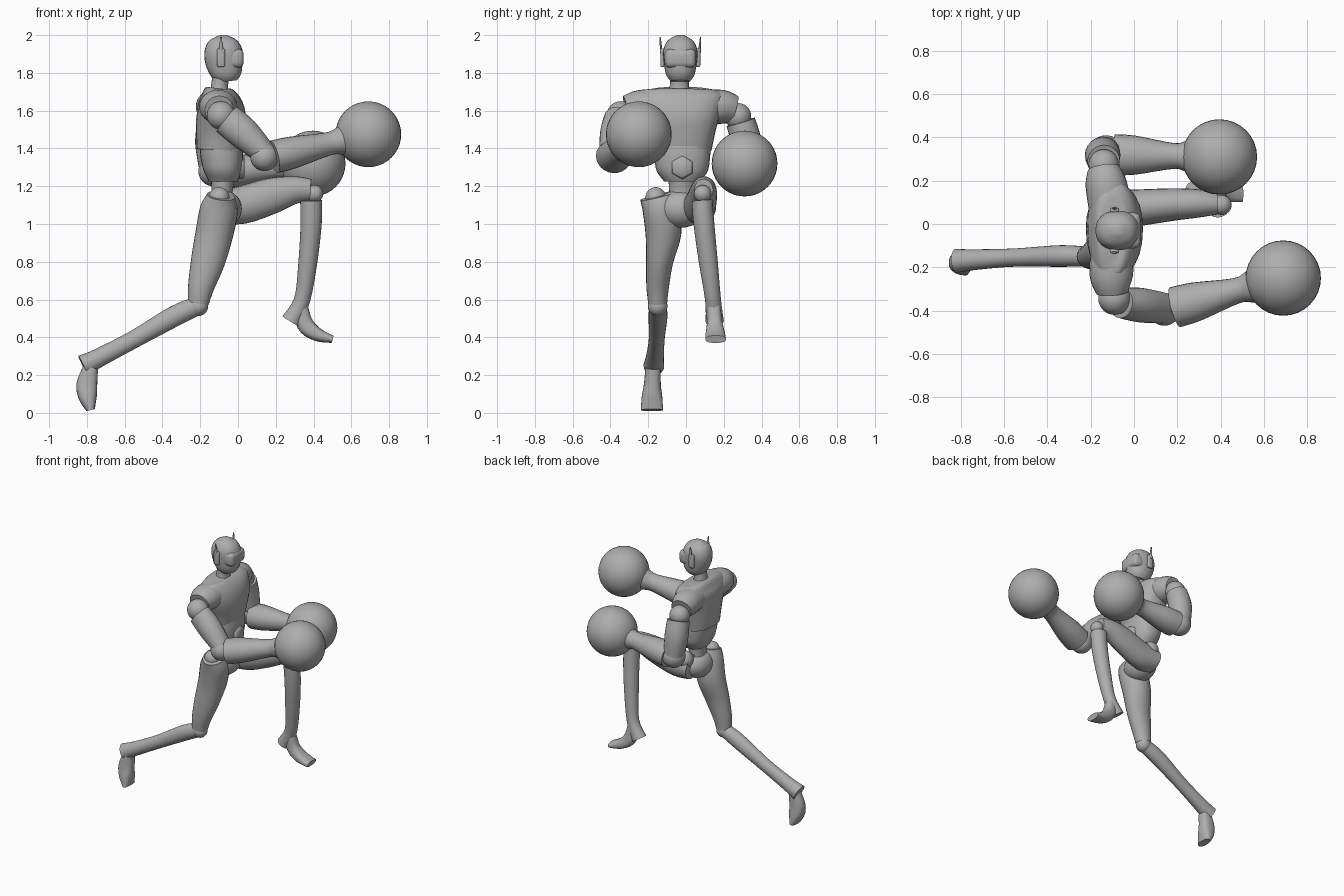
import bpy, bmesh, math
from mathutils import Vector

old = bpy.data.objects.get("Cube")
if old:
    bpy.data.objects.remove(old, do_unlink=True)

grey = bpy.data.materials.new("plain_grey")
grey.use_nodes = True
grey.diffuse_color = (0.42, 0.42, 0.42, 1)
grey.node_tree.nodes["Principled BSDF"].inputs["Base Color"].default_value = (0.42, 0.42, 0.42, 1)


def finish(name, bm, angle=45):
    bmesh.ops.recalc_face_normals(bm, faces=bm.faces)
    mesh = bpy.data.meshes.new(name)
    bm.to_mesh(mesh)
    bm.free()
    mesh.materials.append(grey)
    ob = bpy.data.objects.new(name, mesh)
    bpy.context.collection.objects.link(ob)
    bpy.ops.object.select_all(action='DESELECT')
    ob.select_set(True)
    bpy.context.view_layer.objects.active = ob
    bpy.ops.object.shade_smooth_by_angle(angle=math.radians(angle))
    return ob


def blend(keys, steps):
    """Catmull-Rom through the key rings."""
    pts = [Vector(k) for k in keys]
    out = []
    for i in range(len(pts) - 1):
        p, q = pts[i], pts[i + 1]
        before = pts[i - 1] if i else p
        after = pts[min(i + 2, len(pts) - 1)]
        m, n = (q - before) / 2, (after - p) / 2
        for s in range(steps):
            t = s / steps
            out.append(p * (2*t**3 - 3*t**2 + 1) + m * (t**3 - 2*t**2 + t)
                       + q * (3*t**2 - 2*t**3) + n * (t**3 - t**2))
    return out + [pts[-1]]


def tube(name, keys, side=(0, 1, 0), power=1.0, steps=4, sides=24):
    """Loft of rings (x, y, z, depth radius, side radius)."""
    rings = blend(keys, steps)
    bm = bmesh.new()
    loops = []
    for i, r in enumerate(rings):
        lo, hi = rings[max(i - 1, 0)], rings[min(i + 1, len(rings) - 1)]
        along = Vector((hi - lo)[:3]).normalized()
        b = Vector(side)
        b = (b - along * b.dot(along)).normalized()
        a = b.cross(along)
        loop = []
        for k in range(sides):
            c, s = math.cos(math.tau * k / sides), math.sin(math.tau * k / sides)
            c = math.copysign(abs(c) ** power, c)
            s = math.copysign(abs(s) ** power, s)
            loop.append(bm.verts.new(Vector(r[:3]) + a * r[3] * c + b * r[4] * s))
        loops.append(loop)
    for u, v in zip(loops, loops[1:]):
        for k in range(sides):
            j = (k + 1) % sides
            bm.faces.new((u[k], u[j], v[j], v[k]))
    bm.faces.new(loops[0])
    bm.faces.new(loops[-1])
    return finish(name, bm)


def ball(name, centre, size):
    bm = bmesh.new()
    bmesh.ops.create_uvsphere(bm, u_segments=32, v_segments=20, radius=1)
    bmesh.ops.scale(bm, vec=size if isinstance(size, tuple) else (size,) * 3, verts=bm.verts)
    bmesh.ops.translate(bm, vec=centre, verts=bm.verts)
    return finish(name, bm)


def block(name, centre, size, bevel):
    bm = bmesh.new()
    bmesh.ops.create_cube(bm, size=1)
    bmesh.ops.scale(bm, vec=size, verts=bm.verts)
    bmesh.ops.translate(bm, vec=centre, verts=bm.verts)
    bmesh.ops.bevel(bm, geom=bm.edges[:], offset=bevel, segments=3, profile=0.5, affect='EDGES')
    return finish(name, bm, 30)


# Head, visor and ear pieces
tube("head", [(-.055, -.03, 1.755, .05, .05), (-.06, -.03, 1.79, .08, .075),
              (-.073, -.03, 1.86, .1, .088), (-.077, -.03, 1.92, .1, .09),
              (-.077, -.03, 1.97, .075, .068), (-.077, -.03, 2.0, .02, .02)], power=.9)
block("visor", (-.02, -.03, 1.877), (.1, .165, .1), .028)
for label, s in (("right", -1), ("left", 1)):
    block(label + "_ear_piece", (-.09, -.03 + s * .094, 1.88), (.042, .024, .1), .01)
    tube(label + "_ear_fin", [(-.09, -.03 + s * .1, 1.9, .014, .008),
                              (-.09, -.03 + s * .107, 1.99, .004, .003)])
tube("neck", [(-.1, -.035, 1.66, .065, .075), (-.098, -.035, 1.72, .046, .052),
              (-.09, -.035, 1.8, .045, .05)])

# Trunk
tube("chest", [(-.1, -.02, 1.39, .118, .155), (-.095, -.02, 1.48, .128, .175),
               (-.09, -.025, 1.58, .13, .21), (-.105, -.03, 1.66, .11, .235),
               (-.115, -.03, 1.705, .075, .2), (-.115, -.03, 1.72, .05, .11)], power=.85)
tube("abdomen", [(-.08, -.02, 1.225, .075, .095), (-.08, -.02, 1.28, .1, .135),
                 (-.085, -.02, 1.35, .112, .147), (-.09, -.02, 1.41, .113, .15)], power=.85)
tube("waist", [(-.085, -.02, 1.08, .075, .1), (-.085, -.02, 1.15, .055, .07),
               (-.08, -.02, 1.25, .065, .075)])
tube("buckle", [(-.03, -.02, 1.3, .065, .065), (.025, -.02, 1.3, .062, .062),
                (.035, -.02, 1.3, .05, .05)], steps=1, sides=6)
ball("pelvis", (-.08, -.03, 1.08), (.1, .13, .1))

# Shoulder sleeves and arms
UP = (0, 0, 1)
tube("right_sleeve", [(-.1, -.12, 1.62, .1, .09), (-.105, -.24, 1.62, .1, .09),
                      (-.1, -.315, 1.605, .075, .075)], UP)
tube("left_sleeve", [(-.11, .08, 1.62, .1, .09), (-.13, .19, 1.62, .095, .09),
                     (-.14, .255, 1.605, .075, .075)], UP)
ball("right_shoulder", (-.09, -.345, 1.575), .075)
ball("left_shoulder", (-.14, .275, 1.57), .07)
tube("right_upper_arm", [(-.06, -.365, 1.555, .085, .07), (.03, -.375, 1.48, .085, .08),
                         (.15, -.39, 1.365, .06, .07)])
tube("left_upper_arm", [(-.14, .29, 1.54, .075, .078), (-.145, .32, 1.43, .082, .08),
                        (-.135, .335, 1.29, .07, .07)])
ball("right_elbow", (.14, -.395, 1.355), .075)
ball("left_elbow", (-.13, .33, 1.28), .08)


def lower_arm(label, start, glove):
    """Tapered forearm flaring into a round glove."""
    a, g = Vector(start), Vector(glove)
    shape = ((0, .088, .095), (.2, .085, .09), (.56, .062, .06), (.68, .07, .072), (.82, .1, .105))
    tube(label + "_forearm", [(*a.lerp(g, t), d, w) for t, d, w in shape])
    ball(label + "_glove", glove, .174)


lower_arm("right", (.19, -.385, 1.355), (.69, -.25, 1.475))
lower_arm("left", (-.09, .32, 1.275), (.395, .31, 1.32))

# Right leg, trailing
ball("right_hip", (-.1, -.16, 1.14), .055)
tube("right_thigh", [(-.09, -.145, 1.15, .075, .1), (-.1, -.13, 1.08, .1, .1),
                     (-.125, -.12, .95, .1, .095), (-.16, -.14, .8, .09, .072),
                     (-.195, -.15, .67, .07, .06), (-.21, -.15, .58, .055, .05)])
ball("right_knee", (-.21, -.15, .565), .052)
tube("right_shin", [(-.22, -.15, .565, .05, .045), (-.34, -.148, .51, .055, .05),
                    (-.55, -.155, .39, .047, .042), (-.74, -.165, .29, .05, .048),
                    (-.82, -.17, .25, .058, .055)])
tube("right_foot", [(-.78, -.175, .24, .04, .04), (-.8, -.178, .15, .055, .045),
                    (-.795, -.18, .08, .048, .055), (-.78, -.18, .015, .023, .058)], power=.8)

# Left leg, raised and bent
ball("left_hip", (-.06, .1, 1.15), .06)
tube("left_thigh", [(-.1, .065, 1.09, .085, .095), (.02, .075, 1.1, .1, .085),
                    (.18, .09, 1.15, .095, .075), (.3, .095, 1.18, .073, .065),
                    (.385, .093, 1.18, .058, .05)])
ball("left_knee", (.405, .088, 1.16), .046)
tube("left_shin", [(.387, .085, 1.125, .058, .055), (.387, .095, 1.0, .056, .055),
                   (.37, .118, .8, .05, .05), (.34, .143, .6, .043, .042),
                   (.28, .152, .485, .052, .048)])
tube("left_foot", [(.335, .148, .57, .033, .035), (.355, .152, .47, .045, .042),
                   (.42, .155, .415, .036, .052), (.5, .157, .39, .02, .055)], power=.8)
